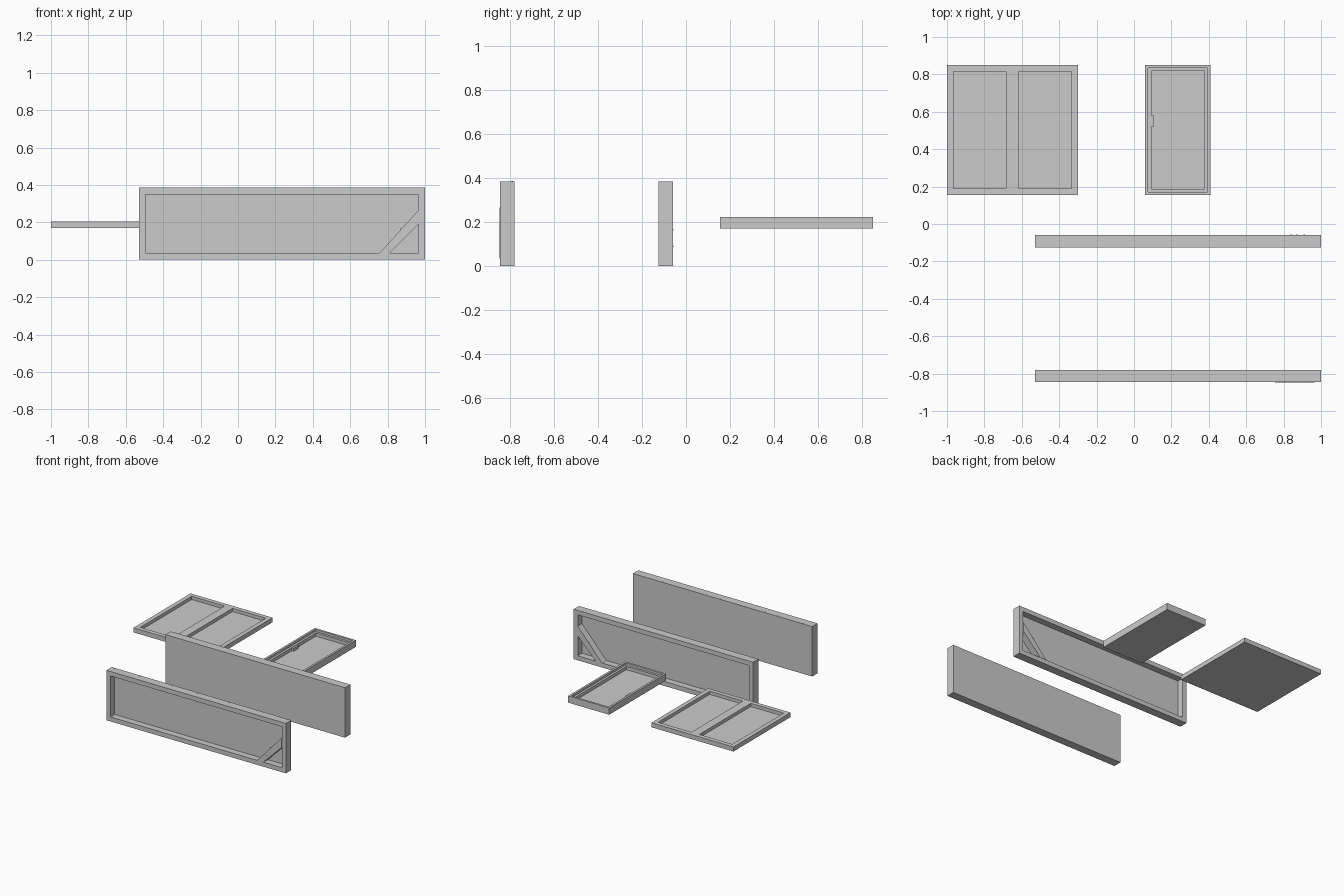
import bpy, bmesh
from math import atan2, hypot
from mathutils import Matrix, Vector

if "Cube" in bpy.data.objects:
    bpy.data.objects.remove(bpy.data.objects["Cube"])


def prism(name, pts, depth, matrix=None):
    """Extrude a 2D outline from z=0 to z=depth, then place it."""
    bm = bmesh.new()
    face = bm.faces.new([bm.verts.new((x, y, 0)) for x, y in pts])
    ext = bmesh.ops.extrude_face_region(bm, geom=[face])
    for v in [g for g in ext["geom"] if isinstance(g, bmesh.types.BMVert)]:
        v.co.z = depth
    if matrix:
        bm.transform(matrix)
    bmesh.ops.recalc_face_normals(bm, faces=bm.faces)
    mesh = bpy.data.meshes.new(name)
    bm.to_mesh(mesh)
    bm.free()
    ob = bpy.data.objects.new(name, mesh)
    bpy.context.collection.objects.link(ob)
    return ob


def rect(x0, x1, y0, y1):
    return [(x0, y0), (x1, y0), (x1, y1), (x0, y1)]


def frame(name, x0, x1, y0, y1, w, z0, depth, place=Matrix()):
    """Four timber bars around a rectangle."""
    m = place @ Matrix.Translation((0, 0, z0))
    prism(name + "_front_rail", rect(x0, x1, y0, y0 + w), depth, m)
    prism(name + "_back_rail", rect(x0, x1, y1 - w, y1), depth, m)
    prism(name + "_left_rail", rect(x0, x0 + w, y0 + w, y1 - w), depth, m)
    prism(name + "_right_rail", rect(x1 - w, x1, y0 + w, y1 - w), depth, m)


def screw(name, matrix, r=0.004, h=0.002):
    bm = bmesh.new()
    bmesh.ops.create_cone(bm, cap_ends=True, segments=8, radius1=r, radius2=r,
                          depth=h, matrix=matrix)
    mesh = bpy.data.meshes.new(name)
    bm.to_mesh(mesh)
    bm.free()
    bpy.context.collection.objects.link(bpy.data.objects.new(name, mesh))


def side_panel(name, back_y, sign):
    """Upright framed sheet; its open side faces along sign * y."""
    # local x -> x, local y -> z, local z -> outward
    place = Matrix(((1, 0, 0, 0), (0, 0, sign, back_y), (0, 1, 0, 0), (0, 0, 0, 1)))
    prism(name + "_sheet", rect(-0.53, 1, 0, 0.385), 0.015, place)
    frame(name, -0.53, 1, 0, 0.385, 0.035, 0.015, 0.05, place)
    # diagonal corner brace
    brace = [(0.755, 0.035), (0.81, 0.035), (0.965, 0.19), (0.965, 0.265), (0.77, 0.05)]
    prism(name + "_corner_brace", brace, 0.052,
          place @ Matrix.Translation((0, 0, 0.015)))
    for i, (x, z) in enumerate([(0.84, 0.09), (0.87, 0.165), (0.91, 0.165)]):
        screw(f"{name}_brace_screw_{i}", place @ Matrix.Translation((x, z, 0.067)))


side_panel("front_panel", -0.78, -1)
side_panel("rear_panel", -0.125, 1)

# screws along the top of the front panel
for i in range(28):
    screw(f"top_screw_{i}", Matrix.Translation((-0.5 + i * 0.0544, -0.79, 0.3845)), 0.003)

# wide tray with centre bar
base = 0.17
prism("wide_tray_sheet", rect(-1, -0.3, 0.155, 0.85), 0.01, Matrix.Translation((0, 0, base)))
frame("wide_tray", -1, -0.3, 0.155, 0.85, 0.034, base + 0.01, 0.025)
prism("wide_tray_centre_bar", rect(-0.685, -0.618, 0.189, 0.816), 0.025,
      Matrix.Translation((0, 0, base + 0.01)))

# narrow tray with a raised outer rim and lower inner ledge
prism("narrow_tray_sheet", rect(0.06, 0.41, 0.155, 0.85), 0.01, Matrix.Translation((0, 0, base)))
frame("narrow_tray_rim", 0.06, 0.41, 0.155, 0.85, 0.016, base + 0.01, 0.042)
frame("narrow_tray_ledge", 0.076, 0.394, 0.171, 0.834, 0.017, base + 0.01, 0.025)
prism("narrow_tray_latch", rect(0.093, 0.108, 0.52, 0.58), 0.022,
      Matrix.Translation((0, 0, base + 0.01)))
